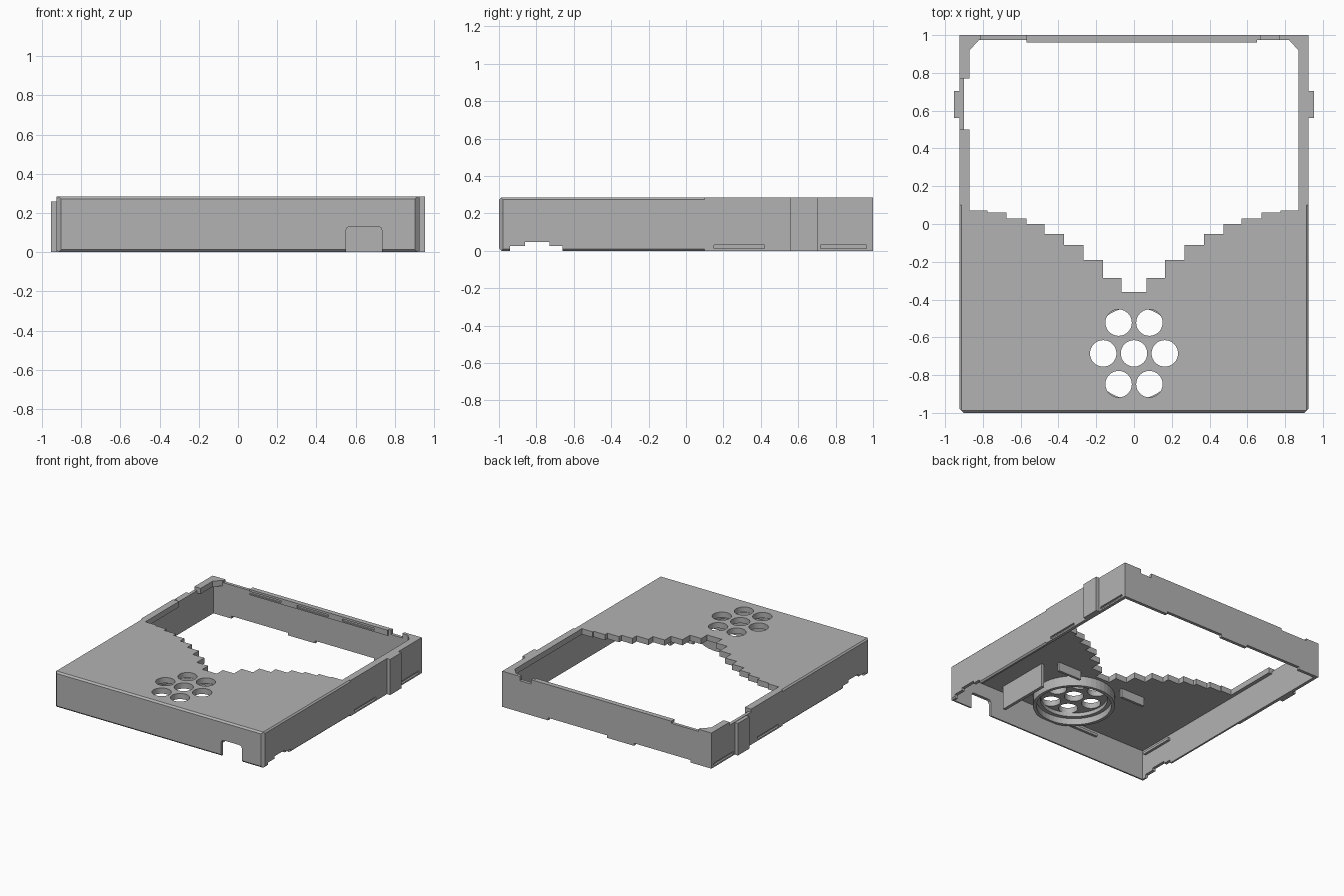
import bpy, bmesh, math
from mathutils import Vector, Matrix

cube = bpy.data.objects.get("Cube")
if cube:
    bpy.data.objects.remove(cube, do_unlink=True)

grey = bpy.data.materials.new("plain grey")
grey.use_nodes = True
grey.diffuse_color = (0.45, 0.45, 0.45, 1)
grey.node_tree.nodes["Principled BSDF"].inputs["Base Color"].default_value = grey.diffuse_color

W, H = 0.925, 0.285       # half width, height
IN, UNDER = 0.9, 0.24     # inner wall face, underside of the lid


def finish(name, bm):
    bmesh.ops.recalc_face_normals(bm, faces=bm.faces)
    me = bpy.data.meshes.new(name)
    bm.to_mesh(me)
    bm.free()
    me.materials.append(grey)
    ob = bpy.data.objects.new(name, me)
    bpy.context.collection.objects.link(ob)
    return ob


def prism(name, pts, lo, hi, axis="z"):
    """Extrude a 2D outline along z (points are x, y) or y (points are x, z)."""
    bm = bmesh.new()
    place = (lambda p: (p[0], p[1], lo)) if axis == "z" else (lambda p: (p[0], lo, p[1]))
    face = bm.faces.new([bm.verts.new(place(p)) for p in pts])
    geo = bmesh.ops.extrude_face_region(bm, geom=[face])["geom"]
    move = Vector((0, 0, hi - lo)) if axis == "z" else Vector((0, hi - lo, 0))
    bmesh.ops.translate(bm, vec=move, verts=[v for v in geo if isinstance(v, bmesh.types.BMVert)])
    return finish(name, bm)


def box(name, x0, x1, y0, y1, z0, z1):
    return prism(name, [(x0, y0), (x1, y0), (x1, y1), (x0, y1)], z0, z1)


def diamond(centre, length, axis, c):
    """Long square bar turned on its corner, for cutting a chamfer of size c."""
    bm = bmesh.new()
    bmesh.ops.create_cube(bm, size=1)
    s = c * math.sqrt(2)
    size = [length if a == axis else s for a in "xyz"]
    bmesh.ops.scale(bm, vec=size, verts=bm.verts)
    bmesh.ops.rotate(bm, matrix=Matrix.Rotation(math.radians(45), 3, axis.upper()), verts=bm.verts)
    bmesh.ops.translate(bm, vec=centre, verts=bm.verts)
    return finish("cutter", bm)


def circle(r, cx, cy, n=48):
    return [(cx + r * math.cos(2 * math.pi * i / n), cy + r * math.sin(2 * math.pi * i / n))
            for i in range(n)]


def cut(target, cutter):
    cutter.hide_render = True
    mod = target.modifiers.new("cut", "BOOLEAN")
    mod.operation, mod.solver, mod.object = "DIFFERENCE", "EXACT", cutter
    with bpy.context.temp_override(object=target, active_object=target):
        bpy.ops.object.modifier_apply(modifier=mod.name)
    bpy.data.objects.remove(cutter, do_unlink=True)


def cut_box(*dims):
    cut(shell, box("cutter", *dims))


# Case shell: chamfered block hollowed from below
shell = box("case_shell", -W, W, -1, 1, 0, H)
for z in (0, H):
    cut(shell, diamond((0, -1, z), 2.2, "x", 0.013))
    for s in (-1, 1):
        cut(shell, diamond((s * W, -0.5, z), 1.2, "y", 0.011))
for s in (-1, 1):
    cut(shell, diamond((s * W, -1, H / 2), 1, "z", 0.022))
cut_box(-IN, IN, -0.975, 0.975, -0.1, UNDER)

# Stepped opening in the lid, with the rim of the rear half
steps = [(0.065, -0.36), (0.165, -0.285), (0.267, -0.19), (0.37, -0.112), (0.475, -0.053),
         (0.57, 0), (0.675, 0.03), (0.775, 0.06), (0.87, 0.072)]
stair, last = [], None
for x, y in steps:
    if last is not None:
        stair.append((last, y))
    else:
        stair.append((0, y))
    stair.append((x, y))
    last = x
# vertical risers come from pairing each edge with the next tread
right = stair[1:]
left = [(-x, y) for x, y in reversed(right)]
rim = [(0.87, 0.92), (0.82, 0.975), (0.65, 0.975), (0.65, 0.96), (-0.57, 0.96), (-0.57, 0.975),
       (-0.82, 0.975), (-0.87, 0.92), (-0.87, 0.77), (-IN, 0.77), (-IN, 0.5), (-0.87, 0.5)]
cut(shell, prism("cutter", right + rim + left, UNDER - 0.05, H + 0.1))

# Speaker holes: one in the middle, six around it
SY = -0.685
holes = [(0, SY)] + [(0.163 * math.cos(math.radians(60 * i)), SY + 0.188 * math.sin(math.radians(60 * i)))
                     for i in range(6)]
for x, y in holes:
    cut(shell, prism("cutter", circle(0.07, x, y, 32), UNDER - 0.1, H + 0.1))

# Rounded socket opening in the front wall
arch = [(0.55, -0.1), (0.735, -0.1), (0.735, 0.11), (0.728, 0.125), (0.713, 0.132),
        (0.572, 0.132), (0.557, 0.125), (0.55, 0.11)]
cut(shell, prism("cutter", arch, -1.1, -0.9, "y"))

# Side walls: bottom notches and shallow latch slots
cut_box(-1.1, 1.1, -0.94, -0.66, -0.1, 0.027)
cut_box(-1.1, 1.1, -0.86, -0.73, -0.1, 0.046)
for s in (-1, 1):
    for y0, y1 in ((0.15, 0.42), (0.72, 0.965)):
        xs = sorted((s * 0.91, s * 1.1))
        cut_box(xs[0], xs[1], y0, y1, 0.012, 0.032)

# Rear wall: bottom notches, rim slots, cable groove, lowered sections
for x0, x1 in ((-0.74, -0.24), (0.0, 0.52)):
    cut_box(x0, x1, 0.9, 1.1, -0.1, 0.02)
for x in (-0.43, -0.01, 0.39):
    cut_box(x - 0.14, x + 0.14, 0.94, 0.972, 0.25, 0.268)
cut_box(0.67, 0.77, 0.93, 1.1, 0.25, 0.5)
cut_box(-0.81, -0.57, 0.974, 1.1, 0.268, 0.5)
cut_box(-1.1, -0.8, 0.5, 0.77, 0.26, 0.5)

# Outer clip bosses
box("left_boss", W - 0.01, 0.953, 0.56, 0.705, 0, H)
box("right_boss", -0.953, -W + 0.01, 0.56, 0.705, 0, 0.257)

# Speaker ring with an inner lip under the lid
for name, r0, r1, z0 in (("speaker_ring", 0.275, 0.3, 0.16), ("speaker_lip", 0.245, 0.28, 0.21)):
    ring = prism(name, circle(r1, 0, SY), z0, UNDER + 0.005)
    cut(ring, prism("cutter", circle(r0, 0, SY), 0, 1))

# Inner support plate, tabs and small ledges
box("socket_plate", 0.465, 0.49, -0.91, -0.47, 0.05, UNDER + 0.005)
for s, side in ((1, "left"), (-1, "right")):
    box(side + "_tab", s * 0.3 - 0.105, s * 0.3 + 0.105, -0.39, -0.37, 0.17, UNDER + 0.005)
    xs = sorted((s * 0.88, s * (IN + 0.005)))
    box(side + "_ledge", xs[0], xs[1], -0.94, -0.66, 0.19, 0.21)
box("front_ledge", -0.45, -0.2, -0.98, -0.955, 0.19, 0.21)
